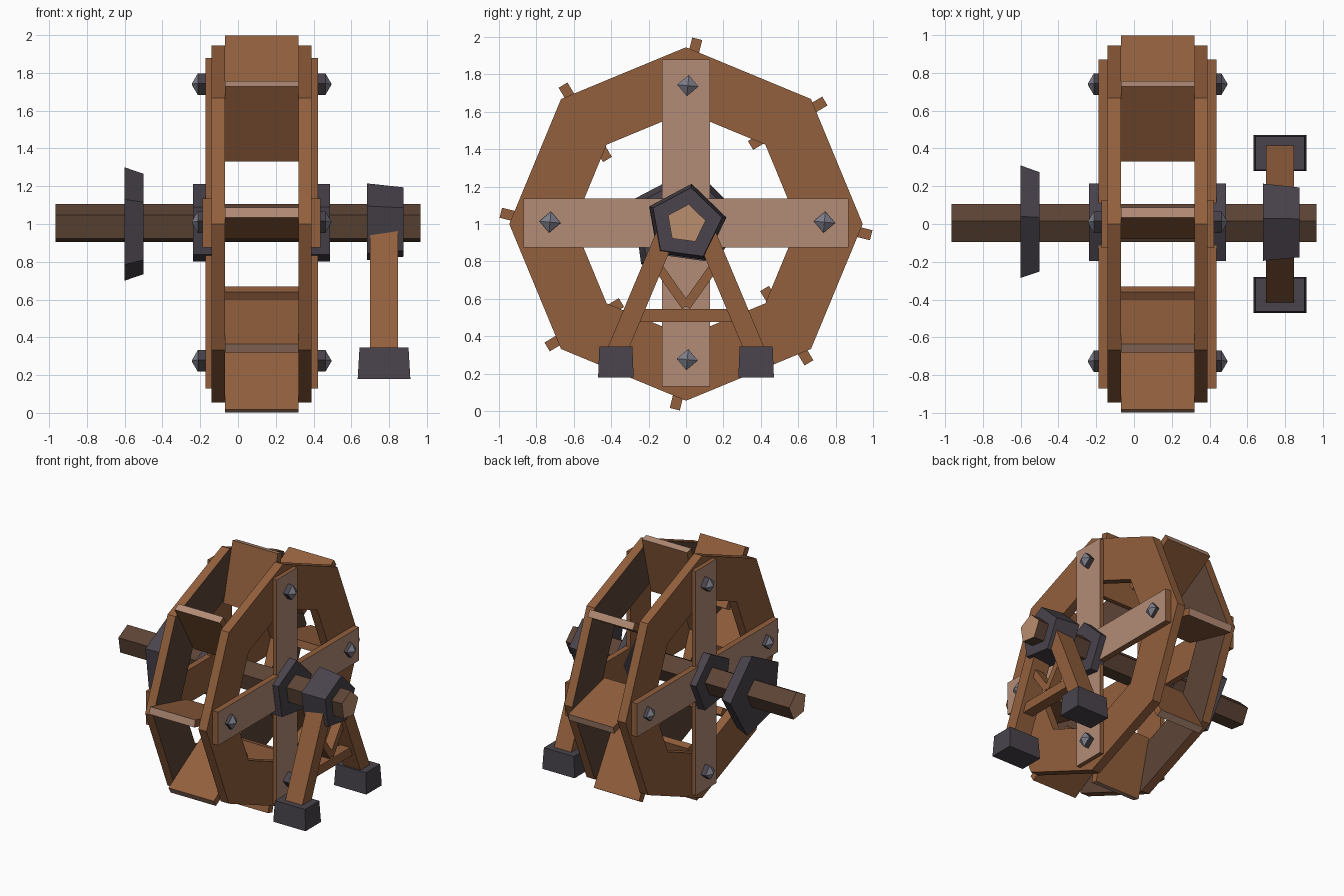
import bpy, bmesh, math
from mathutils import Vector

if "Cube" in bpy.data.objects:
    bpy.data.objects.remove(bpy.data.objects["Cube"])

def mat(name, col):
    m = bpy.data.materials.new(name)
    m.diffuse_color = (*col, 1)
    m.use_nodes = True
    m.node_tree.nodes["Principled BSDF"].inputs["Base Color"].default_value = m.diffuse_color
    return m

WOOD = mat("brown wood", (0.29, 0.115, 0.046))
PALE = mat("pale worn wood", (0.45, 0.26, 0.18))
DARK = mat("dark axle wood", (0.11, 0.058, 0.036))
GRAIN = mat("end grain", (0.49, 0.27, 0.155))
IRON = mat("dark iron", (0.067, 0.057, 0.072))
STEEL = mat("steel", (0.21, 0.21, 0.26))
MID = 0.125                      # x of the wheel's middle plane


def finish(name, bm, mats, rule=None):
    bmesh.ops.remove_doubles(bm, verts=bm.verts, dist=1e-5)
    bmesh.ops.recalc_face_normals(bm, faces=bm.faces)
    bm.normal_update()
    if rule:
        for f in bm.faces:
            f.material_index = 1 if rule(f) else 0
    me = bpy.data.meshes.new(name)
    bm.to_mesh(me)
    bm.free()
    for m in mats:
        me.materials.append(m)
    ob = bpy.data.objects.new(name, me)
    bpy.context.collection.objects.link(ob)
    return ob


def poly(n, r, rot=0, cy=0, cz=1):
    """Polygon in the yz plane, rot in degrees clockwise seen from +x."""
    a = [math.radians(rot + 360 * i / n) for i in range(n)]
    return [(cy + r * math.sin(t), cz + r * math.cos(t)) for t in a]


def loft(name, rings, mats, rule=None, closed=False):
    """Skin through (x, yz points) rings; closed joins last to first, else capped."""
    bm = bmesh.new()
    loops = [[bm.verts.new((x, y, z)) for y, z in pts] for x, pts in rings]
    pairs = list(zip(loops, loops[1:]))
    if closed:
        pairs.append((loops[-1], loops[0]))
    for a, b in pairs:
        for i in range(len(a)):
            j = (i + 1) % len(a)
            bm.faces.new((a[i], a[j], b[j], b[i]))
    if not closed:
        bm.faces.new(loops[0])
        bm.faces.new(loops[-1])
    return finish(name, bm, mats, rule)


def beam(name, p, q, width, x0, x1, mats, rule=None):
    """Straight plank from p to q in yz, spanning x0..x1."""
    p, q = Vector(p), Vector(q)
    d = (q - p).normalized() * width / 2
    n = Vector((-d.y, d.x))
    pts = [p + n, q + n, q - n, p - n]
    return loft(name, [(x0, pts), (x1, pts)], mats, rule)


# Both sides of the wheel: rim (dark on its inner face), crossed spokes, hub plate, bolts
for s, side in ((1, "right"), (-1, "left")):
    X = lambda d: MID + s * d
    outer, inner = poly(8, 0.945), poly(8, 0.60)
    loft(f"rim_{side}", [(X(.195), outer), (X(.265), outer),
                         (X(.265), inner), (X(.195), inner)], [WOOD, DARK],
         lambda f: f.normal.x * s < -0.9, closed=True)
    outward = lambda f: f.normal.x * s > 0.9
    beam(f"upright_spoke_{side}", (0, .13), (0, 1.88), .255,
         X(.265), X(.298), [WOOD, PALE], outward)
    beam(f"level_spoke_{side}", (-.87, 1.005), (.87, 1.005), .26,
         X(.265), X(.312), [WOOD, PALE], outward)
    hub = poly(5, .219, 8, 0, .995)
    loft(f"hub_plate_{side}", [(X(.265), hub), (X(.362), hub)], [IRON])
    for i, (y, z) in enumerate(((.01, 1.74), (.74, 1.01), (.007, .275), (-.727, 1.01))):
        d = poly(4, .057, 5, y, z)
        loft(f"bolt_{side}_{i}", [(X(.28), d), (X(.338), d), (X(.369), poly(4, .004, 5, y, z))],
             [IRON, STEEL], lambda f: f.normal.x * s > 0.3)

# Eight tilted paddles with pale outer ends
for i in range(8):
    t = math.radians(45 * i)
    rad = Vector((math.sin(t), math.cos(t)))
    tan = Vector((math.cos(t), -math.sin(t)))
    c = Vector((0, 1))
    p = c + rad * .541 - tan * .053
    q = c + rad * .99 + tan * .06
    ax = (q - p).normalized()
    beam(f"paddle_{i}", p, q, .055, -.07, .32, [WOOD, PALE],
         lambda f: f.normal.y * ax.x + f.normal.z * ax.y > 0.9)

# Axle and the uneven five-sided flange on its far end
axle = poly(5, .107, 8)
loft("axle", [(-.965, axle), (.965, axle)], [DARK, GRAIN],
     lambda f: abs(f.normal.x) > 0.9)
flange = [(.04, .3), (.31, .03), (.1, -.3), (-.24, -.215), (-.285, .13)]
loft("axle_flange", [(x, [(y * k, 1 + z * k) for y, z in flange])
                     for x, k in ((-.6, 1), (-.5, .885))], [IRON])

# Bearing block on the stand
loft("bearing", [(.683, poly(5, .217, 8)), (.876, poly(5, .196, 8))], [IRON])

# A-frame stand: legs, braces, feet, tie bar
for s, side in ((1, "back"), (-1, "front")):
    beam(f"leg_{side}", (s * .386, .28), (s * .09, .985), .106, .70, .847, [WOOD])
    beam(f"brace_{side}", (0, .56), (s * .17, .80), .05, .735, .81, [WOOD])
    bm = bmesh.new()
    bmesh.ops.create_cube(bm, size=1)
    for v in bm.verts:
        k = .93 if v.co.z > 0 else 1
        v.co = (.773 + v.co.x * .279 * k, s * .375 + v.co.y * .19 * k,
                .263 + v.co.z * .165)
    finish(f"foot_{side}", bm, [IRON])
beam("tie_bar", (-.29, .51), (.29, .51), .07, .73, .815, [WOOD])
